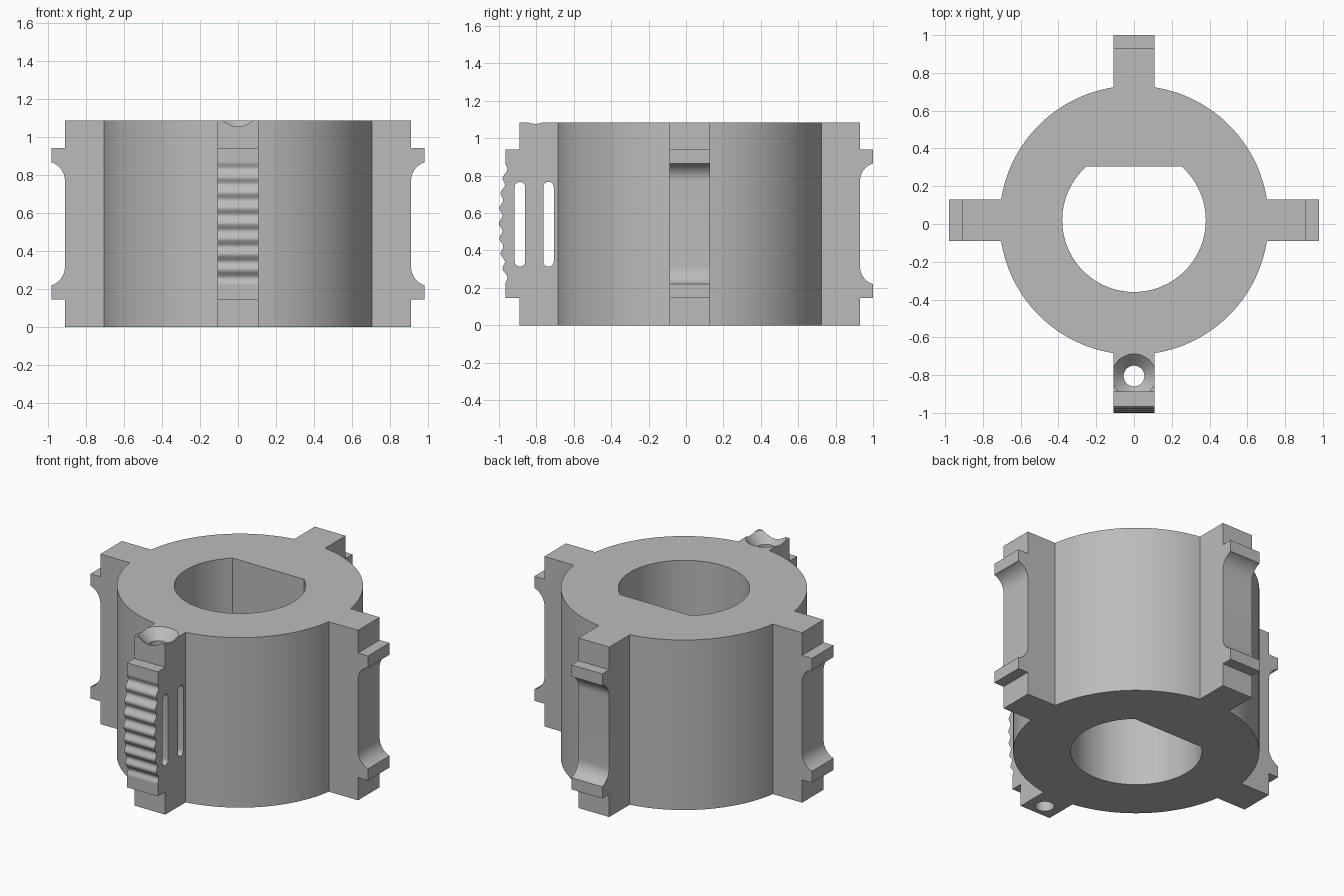
import bpy, bmesh, math
from mathutils import Matrix, Vector

cube = bpy.data.objects.get("Cube")
if cube:
    bpy.data.objects.remove(cube)

HEIGHT = 1.085
AXIS_Y = 0.02          # y of the cylinder axis
RADIUS = 0.712
FIN_HALF = 0.109       # half thickness of each fin
FIN_R, LIP_R = 0.91, 0.98
LIP_LOW, LIP_HIGH = 0.145, 0.94

grey = bpy.data.materials.new("plain grey")
grey.use_nodes = True
COLOUR = (0.5, 0.5, 0.5, 1)
grey.diffuse_color = COLOUR
grey.node_tree.nodes["Principled BSDF"].inputs["Base Color"].default_value = COLOUR


def prism(name, outline, depth, matrix):
    """Extrude a 2D outline by depth along local z, then place it."""
    bm = bmesh.new()
    face = bm.faces.new([bm.verts.new((x, y, 0)) for x, y in outline])
    new = bmesh.ops.extrude_face_region(bm, geom=[face])["geom"]
    verts = [v for v in new if isinstance(v, bmesh.types.BMVert)]
    bmesh.ops.translate(bm, verts=verts, vec=(0, 0, depth))
    bmesh.ops.transform(bm, matrix=matrix, verts=bm.verts)
    bmesh.ops.recalc_face_normals(bm, faces=bm.faces)
    return add_object(name, bm)


def add_object(name, bm):
    mesh = bpy.data.meshes.new(name)
    bm.to_mesh(mesh)
    bm.free()
    mesh.materials.append(grey)
    ob = bpy.data.objects.new(name, mesh)
    bpy.context.collection.objects.link(ob)
    return ob


def cone(name, r_low, r_high, z_low, z_high, y):
    bm = bmesh.new()
    bmesh.ops.create_cone(bm, cap_ends=True, segments=48, radius1=r_low, radius2=r_high,
                          depth=z_high - z_low,
                          matrix=Matrix.Translation((0, y, (z_low + z_high) / 2)))
    return add_object(name, bm)


def combine(target, tool, operation):
    mod = target.modifiers.new(tool.name, "BOOLEAN")
    mod.operation, mod.solver, mod.object = operation, "EXACT", tool
    bpy.context.view_layer.objects.active = target
    bpy.ops.object.modifier_apply(modifier=mod.name)
    bpy.data.objects.remove(tool)


def arc(cx, cy, r, start, end, steps):
    angles = [math.radians(start + (end - start) * i / steps) for i in range(steps + 1)]
    return [(cx + r * math.cos(a), cy + r * math.sin(a)) for a in angles]


def fin_matrix(turn):
    """Profile x goes outward, profile y goes up, depth goes across the fin."""
    upright = Matrix.Rotation(math.pi / 2, 4, "X")
    return (Matrix.Translation((0, AXIS_Y, 0)) @ Matrix.Rotation(math.radians(turn), 4, "Z")
            @ Matrix.Translation((0, FIN_HALF, 0)) @ upright)


def fin_profile(edge):
    return ([(0.6, 0), (FIN_R, 0), (FIN_R, LIP_LOW)] + edge
            + [(FIN_R, LIP_HIGH), (FIN_R, HEIGHT), (0.6, HEIGHT)])


# Round body
body = prism("collar_body", arc(0, AXIS_Y, RADIUS, 0, 360, 128)[:-1], HEIGHT, Matrix())

# Right, left and back fins: two lips joined by concave fillets
sweep = math.degrees(math.acos((FIN_R + 0.1 - LIP_R) / 0.1))
clip_edge = ([(LIP_R, LIP_LOW)] + arc(FIN_R + 0.1, 0.315, 0.1, 180 + sweep, 180, 12)
             + arc(FIN_R + 0.1, 0.77, 0.1, 180, 180 - sweep, 12) + [(LIP_R, LIP_HIGH)])
for side, turn in (("left", 0), ("back", 90), ("right", 180)):
    fin = prism(side + "_fin", fin_profile(clip_edge), HEIGHT and 2 * FIN_HALF, fin_matrix(turn))
    combine(body, fin, "UNION")

# Front fin: bowed grip with rounded ridges
PITCH, MIDDLE, GRIP_R = 0.0815, 0.545, 0.985
grip_edge = [(GRIP_R, LIP_LOW)]
for i in range(-48, 49):
    t = i / 12
    bow = 0.035 * (1 - (t / 4) ** 2)
    ridge = 0.009 * (1 - math.cos(2 * math.pi * t))
    grip_edge.append((GRIP_R + bow - ridge, MIDDLE + t * PITCH))
grip_edge.append((GRIP_R, LIP_HIGH))
combine(body, prism("front_grip", fin_profile(grip_edge), 2 * FIN_HALF, fin_matrix(-90)), "UNION")

# D-shaped shaft bore with a flat at the back
BORE = 0.38
flat = math.degrees(math.asin(0.285 / BORE))
bore = prism("bore_cutter", arc(0, AXIS_Y, BORE, 180 - flat, 360 + flat, 96), HEIGHT + 0.2,
             Matrix.Translation((0, 0, -0.1)))
combine(body, bore, "DIFFERENCE")

# Two rounded slots across the front fin
for r in (0.755, 0.908):
    slot = arc(r, 0.739, 0.028, 0, 180, 12) + arc(r, 0.341, 0.028, 180, 360, 12)
    across = fin_matrix(-90) @ Matrix.Translation((0, 0, -0.04))
    combine(body, prism("slot_cutter", slot, 2 * FIN_HALF + 0.08, across), "DIFFERENCE")

# Countersunk screw hole down the front fin
combine(body, cone("screw_hole_cutter", 0.055, 0.055, -0.1, HEIGHT + 0.1, -0.805), "DIFFERENCE")
combine(body, cone("countersink_cutter", 0.04, 0.137, HEIGHT - 0.077, HEIGHT + 0.02, -0.805),
        "DIFFERENCE")

bpy.ops.object.select_all(action="DESELECT")
body.select_set(True)
bpy.context.view_layer.objects.active = body
bpy.ops.object.shade_smooth_by_angle(angle=math.radians(30))
